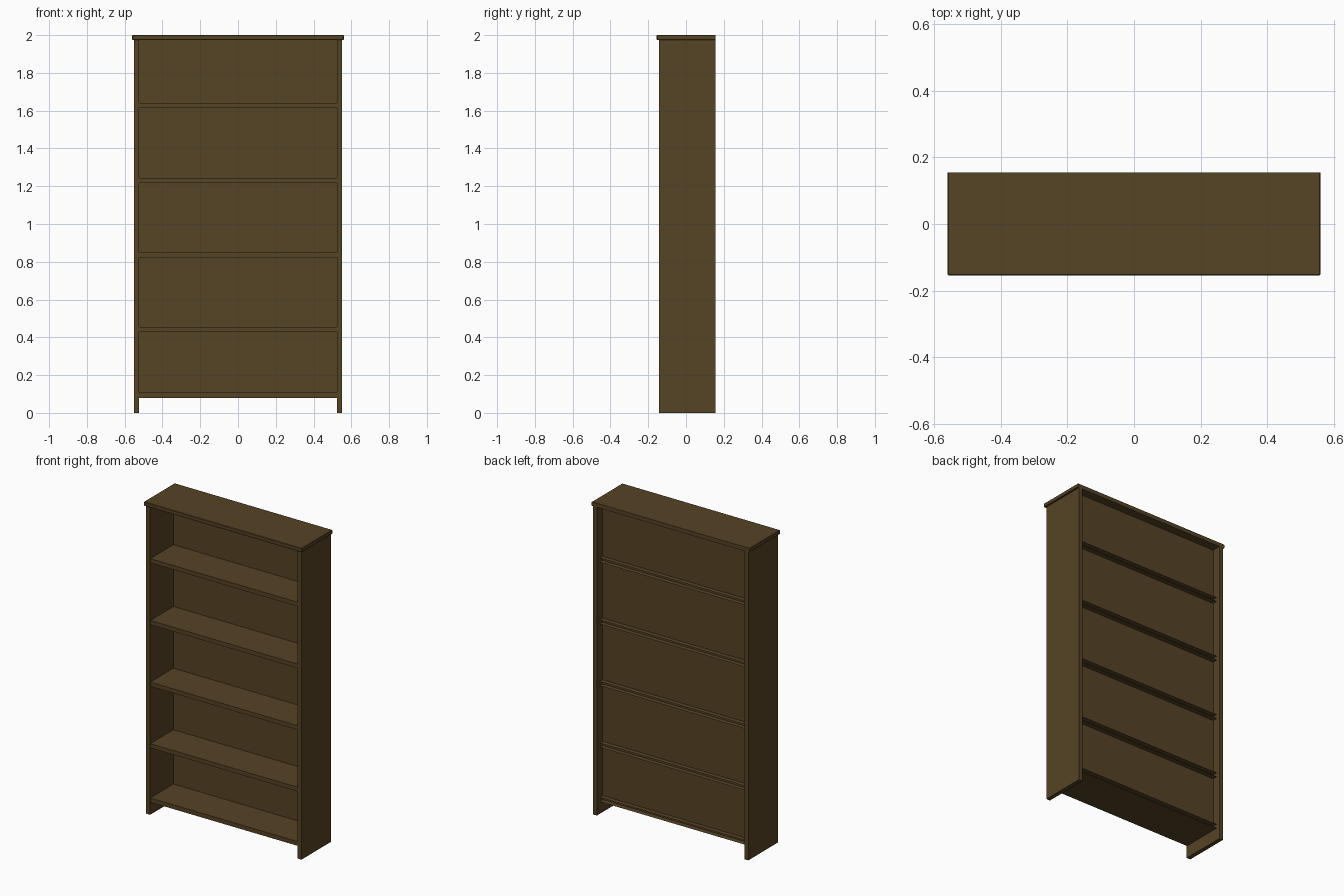
import bpy
import bmesh

if "Cube" in bpy.data.objects:
    bpy.data.objects.remove(bpy.data.objects["Cube"])

wood = bpy.data.materials.new("dark_wood")
wood.diffuse_color = (0.093, 0.056, 0.019, 1.0)
wood.use_nodes = True
wood.node_tree.nodes["Principled BSDF"].inputs["Base Color"].default_value = wood.diffuse_color


def board(name, lo, hi, open_back=False, bevel=0.0):
    """Box between two corners, optionally open at the back or with eased edges."""
    bm = bmesh.new()
    bmesh.ops.create_cube(bm, size=1.0)
    for v in bm.verts:
        v.co = [lo[i] + (v.co[i] + 0.5) * (hi[i] - lo[i]) for i in range(3)]
    if open_back:
        back = [f for f in bm.faces if f.normal.y > 0.9]
        bmesh.ops.delete(bm, geom=back, context='FACES_ONLY')
    if bevel:
        # ease every edge that does not lie on the back plane
        edges = [e for e in bm.edges
                 if any(v.co.y < hi[1] - 1e-4 for v in e.verts)]
        bmesh.ops.bevel(bm, geom=edges, offset=bevel, segments=1,
                        affect='EDGES', clamp_overlap=True)
    mesh = bpy.data.meshes.new(name)
    bm.to_mesh(mesh)
    bm.free()
    mesh.materials.append(wood)
    obj = bpy.data.objects.new(name, mesh)
    bpy.context.collection.objects.link(obj)
    return obj


OUTER, INNER = 0.55, 0.523
FRONT, BACK = -0.143, 0.155
TOP_Z = 1.974

# upright side panels
board("left_side", (-OUTER, FRONT, 0), (-INNER, BACK, TOP_Z))
board("right_side", (INNER, FRONT, 0), (OUTER, BACK, TOP_Z))

# overhanging top board
board("top_board", (-0.56, -0.155, TOP_Z), (0.56, BACK, 2.0), bevel=0.003)

# recessed back panel
board("back_panel", (-INNER, 0.093, 0.082), (INNER, 0.099, TOP_Z))

# shelves, hollow and open behind the back panel
for i, z in enumerate((0.08, 0.428, 0.822, 1.217, 1.613)):
    board(f"shelf_{i + 1}", (-INNER, FRONT + 0.002, z),
          (INNER, 0.13, z + 0.027), open_back=True)
